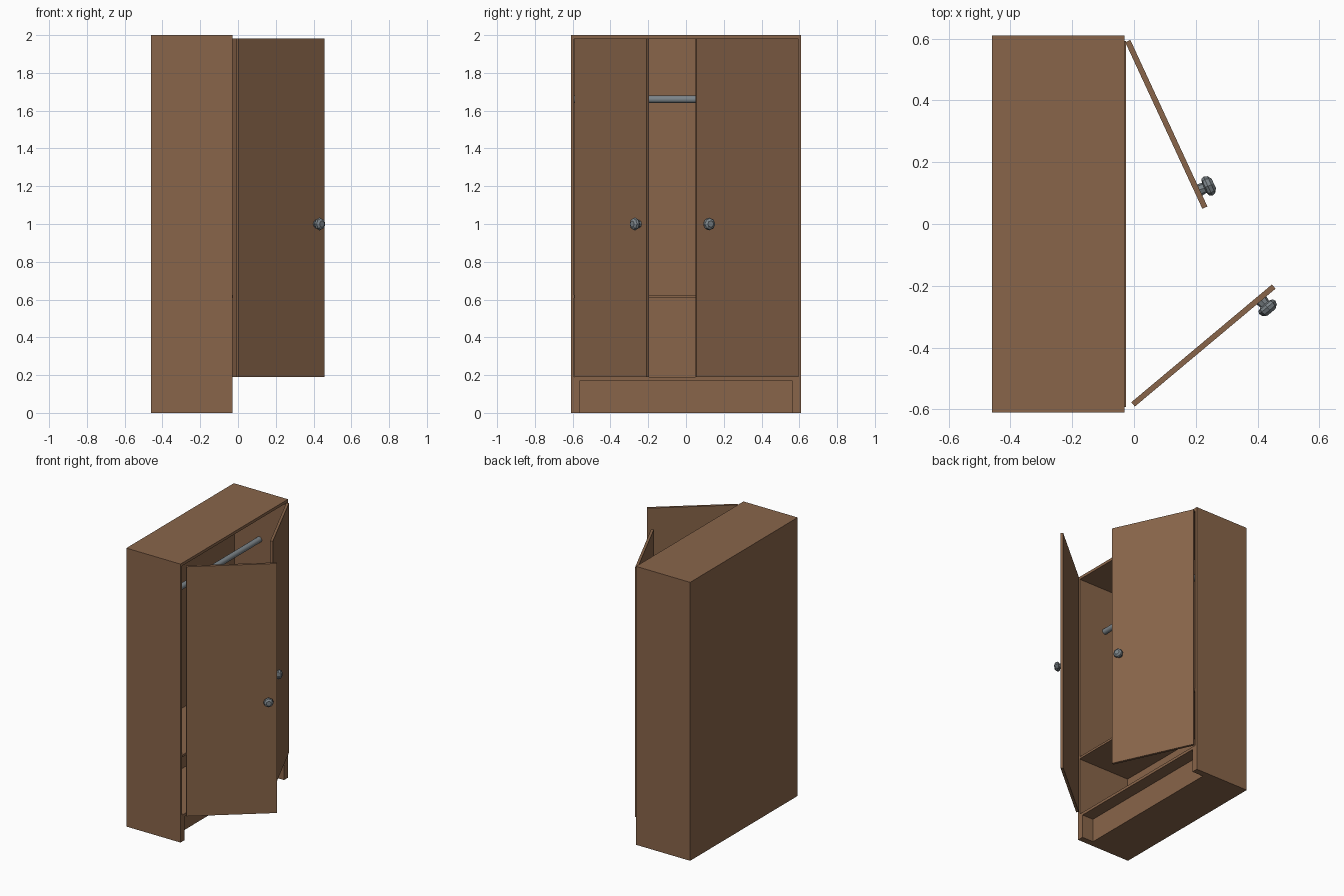
import bpy, bmesh, math
from mathutils import Matrix, Vector

if "Cube" in bpy.data.objects:
    bpy.data.objects.remove(bpy.data.objects["Cube"])


def material(name, rgb):
    m = bpy.data.materials.new(name)
    m.use_nodes = True
    m.diffuse_color = (*rgb, 1)
    m.node_tree.nodes["Principled BSDF"].inputs["Base Color"].default_value = (*rgb, 1)
    return m


WOOD = material("brown wood", (0.25, 0.13, 0.068))
METAL = material("grey metal", (0.2, 0.23, 0.25))


def finish(name, bm, mat):
    bmesh.ops.recalc_face_normals(bm, faces=bm.faces)
    mesh = bpy.data.meshes.new(name)
    bm.to_mesh(mesh)
    bm.free()
    mesh.materials.append(mat)
    obj = bpy.data.objects.new(name, mesh)
    bpy.context.collection.objects.link(obj)
    return obj


def box(name, lo, hi, mat=WOOD):
    lo, hi = Vector(lo), Vector(hi)
    bm = bmesh.new()
    bmesh.ops.create_cube(bm, size=1, matrix=Matrix.Translation((lo + hi) / 2)
                          @ Matrix.Diagonal((*(hi - lo), 1)))
    return finish(name, bm, mat)


def lathe(name, profile, sides, mat):
    """Revolve (radius, height) pairs around z, with closed ends."""
    bm = bmesh.new()
    rings = [[bm.verts.new((r * math.cos(a), r * math.sin(a), h))
              for a in (2 * math.pi * i / sides for i in range(sides))]
             for r, h in profile]
    for low, high in zip(rings, rings[1:]):
        for i in range(sides):
            j = (i + 1) % sides
            bm.faces.new((low[i], low[j], high[j], high[i]))
    bm.faces.new(rings[0])
    bm.faces.new(rings[-1])
    return finish(name, bm, mat)


def carve(target, cutter):
    mod = target.modifiers.new("cut", "BOOLEAN")
    mod.operation, mod.solver, mod.object = "DIFFERENCE", "EXACT", cutter
    bpy.context.view_layer.update()
    evaluated = target.evaluated_get(bpy.context.evaluated_depsgraph_get())
    mesh = bpy.data.meshes.new_from_object(evaluated)
    target.modifiers.clear()
    target.data = mesh
    bpy.data.objects.remove(cutter)


BACK, FRONT, HALF, WALL = -0.46, -0.03, 0.61, 0.018
INNER = HALF - WALL
DOOR_LOW, DOOR_HIGH, DOOR_THICK, DOOR_WIDTH = 0.19, 1.982, 0.018, 0.594

# Carcass: solid block with the cupboard space and the toe recess cut out
carcass = box("carcass", (BACK, -HALF, 0), (FRONT, HALF, 2))
carve(carcass, box("space_cutter", (BACK + WALL, -INNER, DOOR_LOW), (0.1, INNER, 1.98)))
carve(carcass, box("toe_cutter", (-0.12, -0.565, -0.1), (0.1, 0.565, 0.17)))

# Inner shelf
box("shelf", (BACK + WALL, -INNER, 0.608), (FRONT + 0.004, INNER, 0.624))

# Hanging rail
rail = lathe("hanging_rail", [(0.02, -INNER), (0.02, INNER)], 16, METAL)
rail.matrix_world = Matrix.Translation((-0.245, 0, 1.66)) @ Matrix.Rotation(math.pi / 2, 4, "X")
for poly in rail.data.polygons:
    poly.use_smooth = len(poly.vertices) == 4

# Open doors: name, hinge position, direction of the door, outward side
knob_profile = [(0.02, 0), (0.018, 0.016), (0.03, 0.02),
                (0.034, 0.029), (0.03, 0.041), (0.017, 0.05)]
for side, hinge, tip, out in (("right", (-0.003, -0.584), (0.452, -0.203), -1),
                              ("left", (-0.02, 0.592), (0.23, 0.052), 1)):
    angle = math.atan2(tip[1] - hinge[1], tip[0] - hinge[0])
    place = Matrix.Translation((*hinge, 0)) @ Matrix.Rotation(angle, 4, "Z")
    door = box(side + "_door", (0, -DOOR_THICK / 2, DOOR_LOW),
               (DOOR_WIDTH, DOOR_THICK / 2, DOOR_HIGH))
    door.matrix_world = place
    knob = lathe(side + "_knob", knob_profile, 8, METAL)
    knob.matrix_world = (place @ Matrix.Translation((0.535, out * DOOR_THICK / 2, 1.0))
                         @ Matrix.Rotation(-out * math.pi / 2, 4, "X"))
